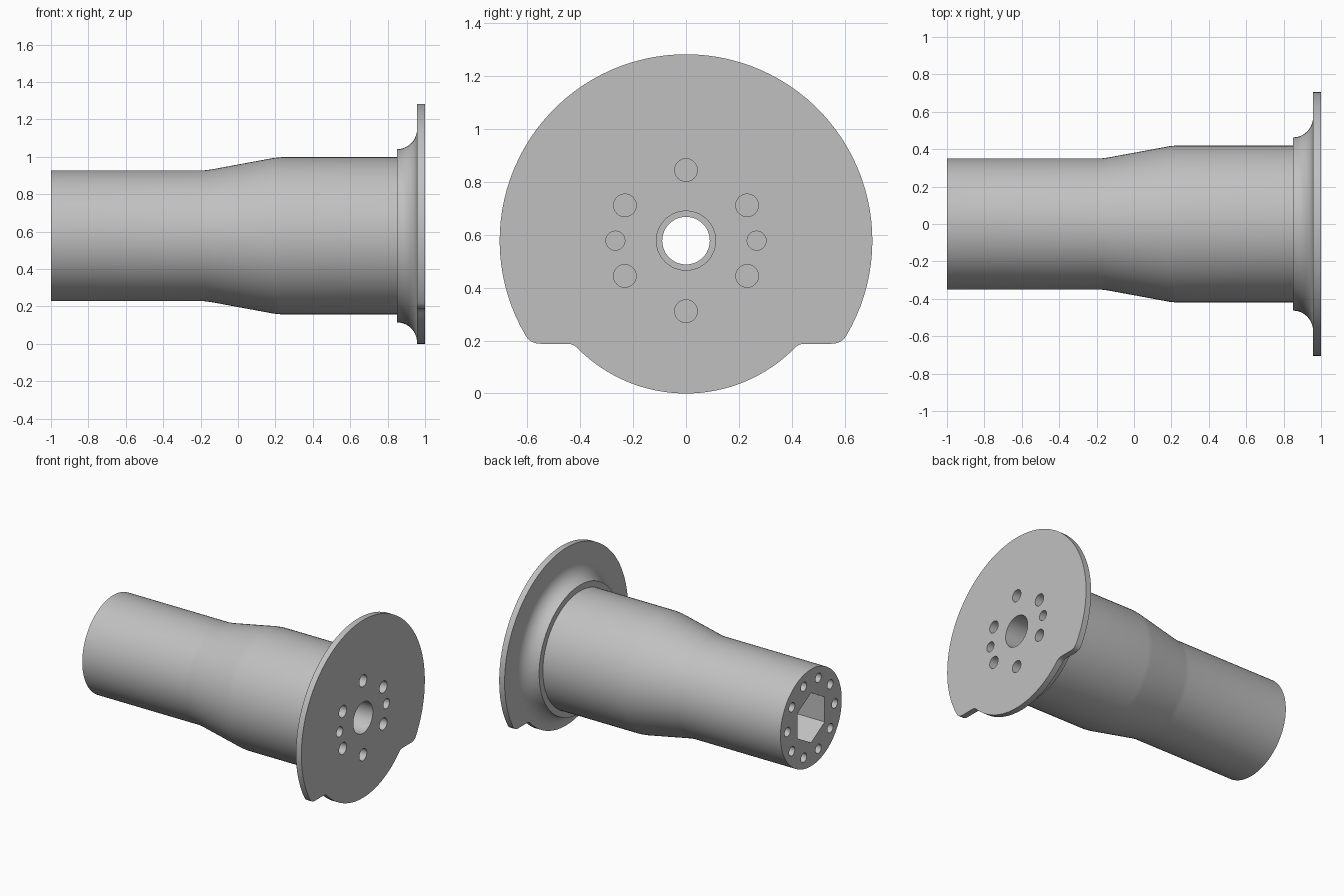
import bpy, bmesh, math
from mathutils import Vector

if "Cube" in bpy.data.objects:
    bpy.data.objects.remove(bpy.data.objects["Cube"], do_unlink=True)

AXIS = 0.578     # height of the spindle axis
RIM = 0.705      # flange radius
LOW = 0.578      # radius of the lower flange lobe
NOTCH = -0.39    # notch ledge, relative to the axis

steel = bpy.data.materials.new("plain_grey_steel")
steel.use_nodes = True
steel.diffuse_color = (0.53, 0.53, 0.53, 1)
steel.node_tree.nodes["Principled BSDF"].inputs["Base Color"].default_value = (0.53, 0.53, 0.53, 1)


def finish(name, bm):
    bmesh.ops.recalc_face_normals(bm, faces=bm.faces)
    mesh = bpy.data.meshes.new(name)
    bm.to_mesh(mesh)
    bm.free()
    mesh.materials.append(steel)
    obj = bpy.data.objects.new(name, mesh)
    obj.location.z = AXIS
    bpy.context.collection.objects.link(obj)
    return obj


def prism(name, outline, x0, x1):
    """Extrude a (y, z) outline along x."""
    bm = bmesh.new()
    face = bm.faces.new([bm.verts.new((x0, y, z)) for y, z in outline])
    ext = bmesh.ops.extrude_face_region(bm, geom=[face])["geom"]
    moved = [v for v in ext if isinstance(v, bmesh.types.BMVert)]
    bmesh.ops.translate(bm, verts=moved, vec=(x1 - x0, 0, 0))
    return finish(name, bm)


def ring(r, count, cy=0, cz=0):
    steps = [math.tau * i / count for i in range(count)]
    return [(cy + r * math.sin(a), cz + r * math.cos(a)) for a in steps]


def lathe(name, profile, count):
    """Turn an (x, radius) profile around the x axis."""
    bm = bmesh.new()
    verts = [bm.verts.new((x, 0, r)) for x, r in profile]
    edges = [bm.edges.new(pair) for pair in zip(verts, verts[1:])]
    bmesh.ops.spin(bm, geom=verts + edges, axis=(1, 0, 0), cent=(0, 0, 0),
                   angle=math.tau, steps=count, use_merge=True)
    bmesh.ops.remove_doubles(bm, verts=bm.verts, dist=1e-5)
    bmesh.ops.holes_fill(bm, edges=[e for e in bm.edges if e.is_boundary], sides=0)
    return finish(name, bm)


def combine(target, other, operation):
    mod = target.modifiers.new(other.name, "BOOLEAN")
    mod.object, mod.operation, mod.solver = other, operation, "EXACT"
    bpy.context.view_layer.objects.active = target
    bpy.ops.object.modifier_apply(modifier=mod.name)
    bpy.data.objects.remove(other, do_unlink=True)


def arc(r, a0, a1, count):
    angles = [a0 + (a1 - a0) * i / count for i in range(count + 1)]
    return [(r * math.sin(a), r * math.cos(a)) for a in angles]


def rounded(p, corner, q, count=6):
    p, corner, q = Vector(p), Vector(corner), Vector(q)
    ts = [i / count for i in range(1, count)]
    return [tuple(p * (1 - t) ** 2 + corner * 2 * t * (1 - t) + q * t * t) for t in ts]


# Shaft with a gentle taper, shoulder and concave flare into the flange
flare = [(0.85 + 0.107 * math.sin(a), 0.57 - 0.107 * math.cos(a))
         for a in (math.pi / 2 * i / 10 for i in range(11))]
profile = [(-1, 0.35), (-0.18, 0.35), (-0.14, 0.355), (0.19, 0.416), (0.23, 0.42),
           (0.85, 0.42)] + flare + [(0.98, 0.57)]
spindle = lathe("spindle", profile, 96)

# Flange outline: large rim, rounded notch corner, ledge, lower lobe; mirrored in y
rim_end = math.acos(-0.36 / RIM)
lobe_start = math.acos(-0.407 / LOW)
upper = arc(RIM, 0, rim_end, 36)
lower = arc(LOW, lobe_start, math.pi, 16)
outer_corner = (math.sqrt(RIM ** 2 - NOTCH ** 2), NOTCH)
inner_corner = (math.sqrt(LOW ** 2 - NOTCH ** 2), NOTCH)
ledge = [(0.55, NOTCH), (0.45, NOTCH)]
half = (upper + rounded(upper[-1], outer_corner, ledge[0]) + ledge
        + rounded(ledge[1], inner_corner, lower[0]) + lower)
outline = half + [(-y, z) for y, z in reversed(half[1:-1])]
combine(spindle, prism("flange", outline, 0.957, 1), "UNION")

# Central bore, narrow neck and hexagonal socket
combine(spindle, prism("bore", ring(0.112, 48), -0.4, 1.1), "DIFFERENCE")
combine(spindle, prism("neck", ring(0.09, 48), -0.6, -0.3), "DIFFERENCE")
combine(spindle, prism("hex_socket", ring(0.18, 6), -1.1, -0.5), "DIFFERENCE")

# Flange holes: six bolt holes and two smaller dowel holes at the sides
for degrees in (0, 60, 90, 120, 180, 240, 270, 300):
    a = math.radians(degrees)
    r = 0.036 if degrees in (90, 270) else 0.043
    hole = ring(r, 24, 0.267 * math.sin(a), 0.267 * math.cos(a))
    combine(spindle, prism("flange_hole", hole, 0.75, 1.1), "DIFFERENCE")

# Ten bolt holes around the socket end
for i in range(10):
    a = math.radians(18 + 36 * i)
    hole = ring(0.033, 24, 0.27 * math.sin(a), 0.27 * math.cos(a))
    combine(spindle, prism("end_hole", hole, -1.1, -0.7), "DIFFERENCE")

# Smooth turned surfaces, crisp edges
bpy.ops.object.select_all(action="DESELECT")
spindle.select_set(True)
bpy.context.view_layer.objects.active = spindle
bpy.ops.object.shade_smooth_by_angle(angle=math.radians(30))
